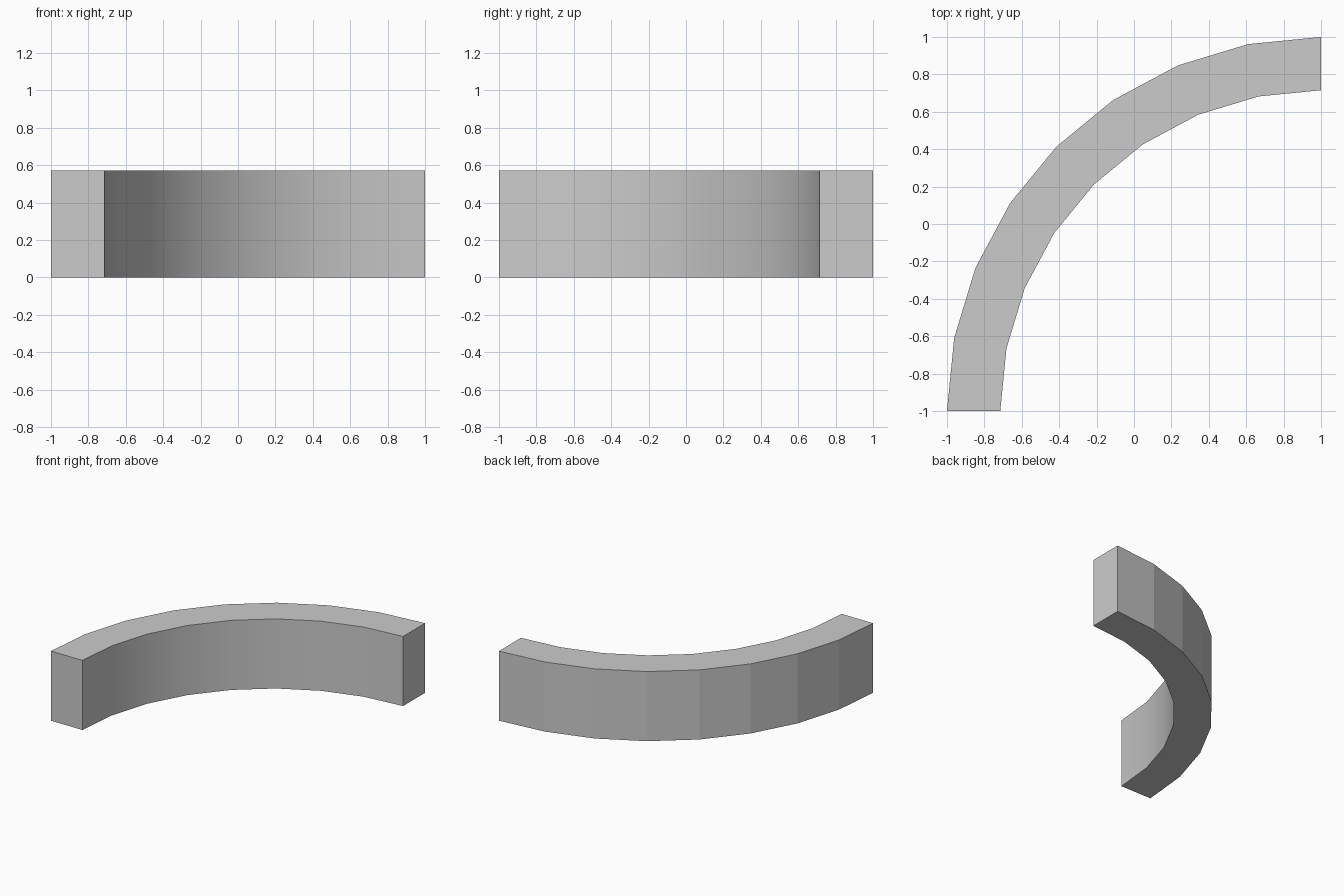
import bpy, bmesh
from math import cos, sin, pi

if "Cube" in bpy.data.objects:
    bpy.data.objects.remove(bpy.data.objects["Cube"])

SEGMENTS, OUTER, INNER, HEIGHT = 8, 2.0, 1.715, 0.572

bm = bmesh.new()


def arc(radius, z):
    """Quarter arc of vertices around the corner at (1, -1)."""
    angles = [pi / 2 * i / SEGMENTS for i in range(SEGMENTS + 1)]
    return [bm.verts.new((1 - radius * cos(a), -1 + radius * sin(a), z)) for a in angles]


# Corner lines of the rectangular section, swept through a quarter turn
rails = [arc(OUTER, 0), arc(INNER, 0), arc(INNER, HEIGHT), arc(OUTER, HEIGHT)]
for side in range(4):
    a, b = rails[side], rails[(side + 1) % 4]
    for i in range(SEGMENTS):
        face = bm.faces.new((a[i], a[i + 1], b[i + 1], b[i]))
        face.smooth = side == 1  # inner wall is smooth, outer wall is faceted

# End caps
for i in (0, SEGMENTS):
    bm.faces.new([rail[i] for rail in rails])

bmesh.ops.recalc_face_normals(bm, faces=bm.faces)

# Keep the rims of the smooth inner wall crisp
for edge in bm.edges:
    edge.smooth = edge.calc_face_angle(0) < pi / 6

mesh = bpy.data.meshes.new("curved_wall")
bm.to_mesh(mesh)
bm.free()
bpy.context.collection.objects.link(bpy.data.objects.new("curved_wall", mesh))
